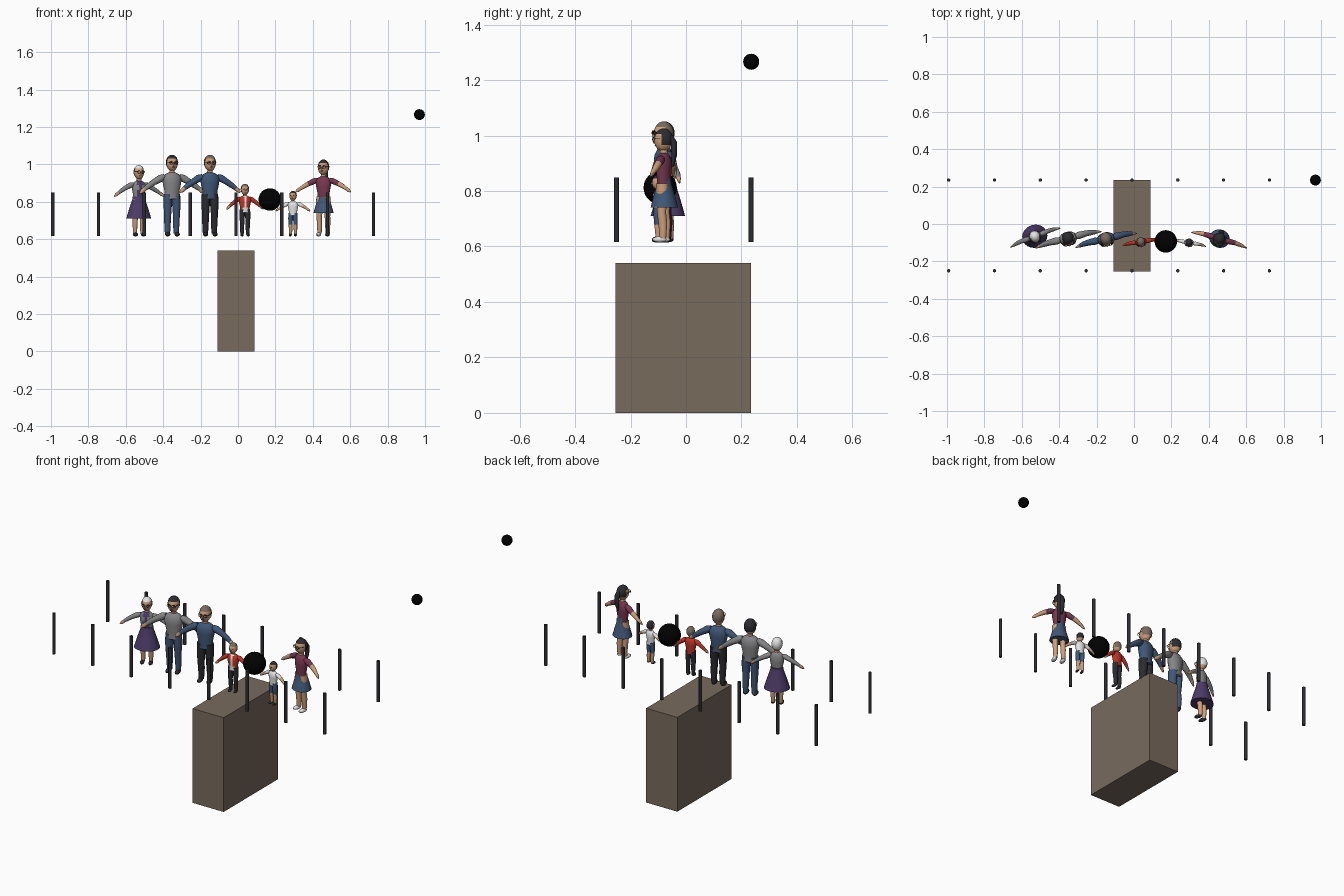
import bpy, bmesh
from math import pi, sin, cos, radians
from mathutils import Matrix, Vector

if "Cube" in bpy.data.objects:
    bpy.data.objects.remove(bpy.data.objects["Cube"], do_unlink=True)


def material(name, rgb):
    m = bpy.data.materials.new(name)
    m.use_nodes = True
    col = [(c / 255) ** 2.2 for c in rgb] + [1]
    m.diffuse_color = col
    m.node_tree.nodes["Principled BSDF"].inputs["Base Color"].default_value = col
    return m


MATS = {n: material(n, c) for n, c in {
    "black": (8, 8, 8), "brown": (120, 106, 93), "skin": (205, 158, 122),
    "grey": (132, 132, 134), "white": (226, 226, 226), "purple": (78, 62, 104),
    "blue": (66, 88, 118), "charcoal": (48, 47, 52), "red": (190, 56, 42),
    "maroon": (118, 58, 80)}.items()}
made = []


def finish(name, bm, mats, matrix=Matrix()):
    bmesh.ops.recalc_face_normals(bm, faces=bm.faces)
    bm.transform(matrix)
    me = bpy.data.meshes.new(name)
    bm.to_mesh(me)
    bm.free()
    for m in mats:
        me.materials.append(MATS[m])
    ob = bpy.data.objects.new(name, me)
    bpy.context.scene.collection.objects.link(ob)
    made.append(ob)
    return ob


def tube(name, stations, mats, matrix, split=99, panel=0, n=16):
    """Elliptical rings along a path; segments from split on use the second
    material, as does a central front panel of half width panel."""
    bm = bmesh.new()
    pts = [Vector(s[:3]) for s in stations]
    rings = []
    for i, s in enumerate(stations):
        t = (pts[min(i + 1, len(pts) - 1)] - pts[max(i - 1, 0)]).normalized()
        u = Vector((0, 1, 0)).cross(t).normalized()
        v = t.cross(u)
        rings.append([bm.verts.new(pts[i] + u * s[3] * cos(a) + v * s[4] * sin(a))
                      for a in (2 * pi * (k + .5) / n for k in range(n))])
    for i in range(len(rings) - 1):
        a, b = rings[i], rings[i + 1]
        for k in range(n):
            j = (k + 1) % n
            f = bm.faces.new((a[k], a[j], b[j], b[k]))
            c = f.calc_center_median()
            f.material_index = int(i >= split or (c.y < 0 and abs(c.x) < panel))
    bm.faces.new(rings[0])
    bm.faces.new(rings[-1]).material_index = int(len(rings) > split)
    return finish(name, bm, mats, matrix)


def ball(name, centre, size, mat, matrix=Matrix(), segs=24, cut=None):
    bm = bmesh.new()
    bmesh.ops.create_uvsphere(bm, u_segments=segs, v_segments=segs // 2, radius=1)
    if cut:
        bmesh.ops.delete(bm, context='FACES', geom=[
            f for f in bm.faces if cut(f.calc_center_median())])
    local = Matrix.Translation(centre) @ Matrix.Diagonal((*size, 1))
    return finish(name, bm, [mat], matrix @ local)


def person(name, x, y, turn, height, hand, top, bottom, shoes, hair, panel=None,
           short_sleeves=False, skirt=None, shorts=False, glasses=False,
           ponytail=False, big_head=1.0):
    s = height / .435
    M = (Matrix.Translation((x, y, .615)) @ Matrix.Rotation(radians(turn), 4, 'Z')
         @ Matrix.Scale(s, 4))
    slim = .85 if skirt else 1

    # torso and neck
    rows = [(.2, .043, .031), (.24, .04, .03), (.285, .05, .036),
            (.315, .052, .033), (.333, .036, .024), (.342, .016, .015)]
    tube(name + "_torso", [(0, 0, z, a * slim, b * slim) for z, a, b in rows],
         [top, panel or top], M, panel=.016 if panel else 0)
    tube(name + "_neck", [(0, 0, .335, .015, .015), (0, -.002, .37, .014, .014)],
         ["skin"], M)

    # head, hair and face, scaled from the crown downwards
    H = M @ Matrix.Translation((0, -.003, .39)) @ Matrix.Scale(big_head, 4)
    ball(name + "_head", (0, 0, 0), (.03, .034, .042), "skin", H)
    ball(name + "_hair", (0, .003, .004), (.033, .036, .042), hair, H,
         cut=lambda c: c.z < .5 and c.y < .1 or c.z < -.55)
    ball(name + "_nose", (0, -.035, -.005), (.004, .006, .007), "skin", H, 10)
    ball(name + "_mouth", (0, -.0305, -.019), (.008, .002, .002), "maroon", H, 10)
    if ponytail:
        tube(name + "_ponytail", [(0, .032, .015, .012, .008), (0, .044, -.01, .016, .012),
             (0, .044, -.06, .014, .01), (0, .038, -.1, .005, .004)], [hair], H)

    # skirt or shorts and trousers
    if skirt:
        hem, radius = skirt
        spread = [(hem, 1), ((hem + .23) / 2, .76), (.225, .52), (.245, .48)]
        tube(name + "_skirt", [(0, .002, z, radius * k, radius * k * .9)
                               for z, k in spread], [bottom], M, n=24)

    for side, word in ((1, "left"), (-1, "right")):
        # eyes and spectacles
        ball(f"{name}_{word}_eye", (side * .012, -.031, .005),
             (.004, .003, .003), "charcoal", H, 10)
        if glasses:
            tube(f"{name}_{word}_lens_rim",
                 [(side * .013 + .01 * cos(a), -.035, .004 + .008 * sin(a), .0016, .0016)
                  for a in (2 * pi * k / 14 for k in range(15))], ["charcoal"], H, n=6)
            tube(f"{name}_{word}_temple", [(side * .023, -.035, .006, .0015, .0015),
                 (side * .032, -.004, .006, .0015, .0015)], ["charcoal"], H, n=6)

        # arm hanging outwards, ending in a tapered hand
        hx, hz = hand
        path = [(0, .012, .014), (.15, .02, .02), (.42, .0165, .0165),
                (.6, .015, .015), (.8, .011, .0105), (.9, .012, .007), (1, .004, .003)]
        start = .04 * slim
        arm = [(side * (start + (hx - start) * t), .006 * sin(pi * t) - .008 * t,
                .322 + (hz - .322) * t + .006 * sin(pi * t), a * slim, b * slim)
               for t, a, b in path]
        tube(f"{name}_{word}_arm", arm, [top, "skin"], M, n=12,
             split=2 if short_sleeves else 4)

        # leg and shoe
        leg = [(.023, 0, .225, .021, .028), (.024, -.001, .17, .0225, .026),
               (.024, -.002, .115, .0185, .02), (.024, .003, .075, .0175, .02),
               (.024, .003, .015, .014, .015)]
        k = .85 if skirt else 1
        leg = [(side * a, b, c, r * k, q * k) for a, b, c, r, q in leg]
        tube(f"{name}_{word}_leg", leg, ["skin" if skirt else bottom, "skin"], M,
             split=2 if shorts else 99, n=12)
        ball(f"{name}_{word}_shoe", (side * .026, -.01, .011), (.0135, .028, .0115),
             shoes, M, 14)


person("grandmother", -.53, -.067, 21, .38, (.163, .245), "grey", "purple",
       "charcoal", "white", panel="purple", skirt=(.108, .078), glasses=True)
person("father", -.353, -.077, 14, .435, (.18, .23), "grey", "blue",
       "charcoal", "charcoal", glasses=True)
person("grandfather", -.15, -.08, 13, .435, (.166, .235), "blue", "charcoal",
       "charcoal", "brown", glasses=True)
person("older_child", .037, -.096, 9, .278, (.156, .227), "red", "charcoal",
       "charcoal", "brown", panel="white", big_head=1.08)
person("younger_child", .294, -.1, -10, .24, (.169, .245), "white", "blue",
       "charcoal", "charcoal", short_sleeves=True, shorts=True, big_head=1.12)
person("mother", .457, -.08, -16, .41, (.163, .252), "maroon", "blue",
       "white", "charcoal", short_sleeves=True, skirt=(.133, .058), glasses=True,
       ponytail=True)

# block below the group
bm = bmesh.new()
bmesh.ops.create_cube(bm, size=1)
finish("block", bm, ["brown"], Matrix.Translation((-.011, -.01, .27))
       @ Matrix.Diagonal((.197, .49, .54, 1)))

# two rows of posts
for row, y in (("front", -.25), ("back", .235)):
    for i in range(8):
        x = -.991 + .245 * i
        tube(f"{row}_post_{i + 1}", [(x, y, .616, .009, .009), (x, y, .849, .009, .009)],
             ["charcoal"], Matrix())

# two black balls
ball("large_ball", (.17, -.093, .812), (.06,) * 3, "black", segs=32)
ball("small_ball", (.97, .235, 1.266), (.029,) * 3, "black")

# smooth shading with sharp edges kept
bpy.ops.object.select_all(action='DESELECT')
for ob in made:
    ob.select_set(True)
bpy.context.view_layer.objects.active = made[0]
bpy.ops.object.shade_smooth_by_angle(angle=radians(40))
